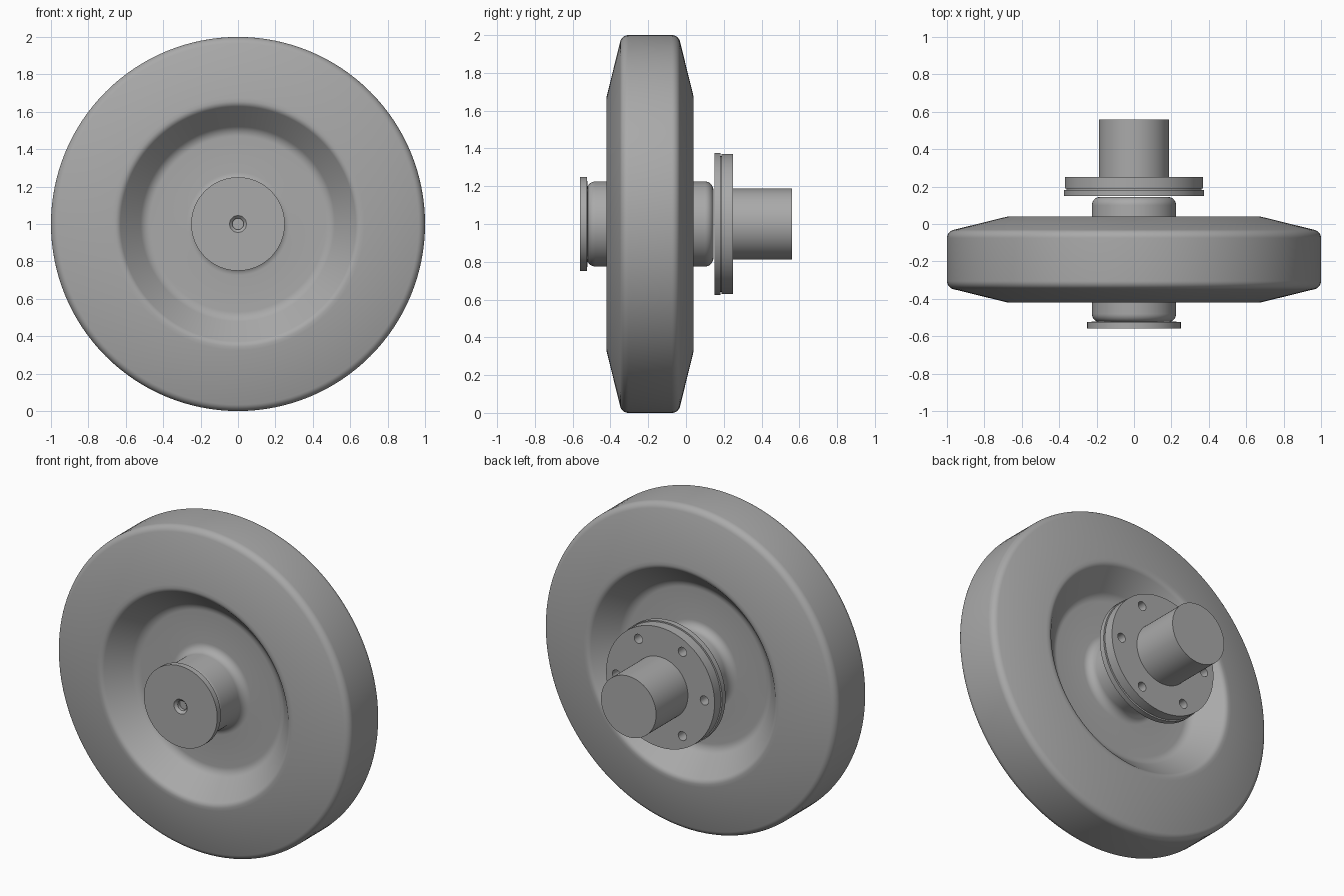
import bpy, bmesh, math
from mathutils import Vector, Matrix

cube = bpy.data.objects.get("Cube")
if cube:
    bpy.data.objects.remove(cube, do_unlink=True)

grey = bpy.data.materials.new("plain grey")
grey.use_nodes = True
colour = (0.4, 0.4, 0.4, 1)
grey.diffuse_color = colour
grey.node_tree.nodes["Principled BSDF"].inputs["Base Color"].default_value = colour

AXLE = 1.0    # height of the axle
MID = -0.19   # centre plane of the wheel
SEG = 128


def rounded(points, steps=8):
    """Round the corners of a (radius, y, fillet) profile."""
    out = []
    for i, (r, y, f) in enumerate(points):
        p = Vector((r, y))
        if not f:
            out.append(p)
            continue
        a = (Vector(points[i - 1][:2]) - p).normalized()
        b = (Vector(points[i + 1][:2]) - p).normalized()
        half = a.angle(b) / 2
        start, end = p + a * f / math.tan(half), p + b * f / math.tan(half)
        centre = p + (a + b).normalized() * f / math.sin(half)
        u, v = start - centre, end - centre
        sweep = math.pi - 2 * half
        for k in range(steps + 1):
            t = k / steps
            out.append(centre + (u * math.sin((1 - t) * sweep)
                                 + v * math.sin(t * sweep)) / math.sin(sweep))
    return out


def finish(name, bm):
    bmesh.ops.remove_doubles(bm, verts=bm.verts, dist=1e-5)
    bmesh.ops.recalc_face_normals(bm, faces=bm.faces)
    mesh = bpy.data.meshes.new(name)
    bm.to_mesh(mesh)
    bm.free()
    mesh.materials.append(grey)
    ob = bpy.data.objects.new(name, mesh)
    bpy.context.collection.objects.link(ob)
    return ob


def activate(ob):
    bpy.ops.object.select_all(action='DESELECT')
    ob.select_set(True)
    bpy.context.view_layer.objects.active = ob


def smooth(ob):
    activate(ob)
    bpy.ops.object.shade_smooth_by_angle(angle=math.radians(25))


def lathe(name, profile, closed=False):
    """Turn a (radius, y) profile around the axle."""
    bm = bmesh.new()
    rings = []
    for s in range(SEG):
        a = math.tau * s / SEG
        rings.append([bm.verts.new((r * math.cos(a), y, AXLE + r * math.sin(a)))
                      for r, y in profile])
    n = len(profile)
    for s in range(SEG):
        p, q = rings[s], rings[(s + 1) % SEG]
        for i in range(n if closed else n - 1):
            j = (i + 1) % n
            bm.faces.new((p[i], p[j], q[j], q[i]))
    return finish(name, bm)


# Wheel and hub: one half of the section, mirrored about the centre plane
half = rounded([(0, 0.335, 0), (0.225, 0.335, 0.045), (0.225, 0.08, 0.05),
                (0.5, 0.08, 0.07), (0.64, 0.23, 0.04), (0.675, 0.23, 0),
                (1, 0.15, 0.045), (1, 0, 0)])
section = [(r, MID - h) for r, h in half]
section += [(r, MID + h) for r, h in reversed(half[:-1])]
smooth(lathe("wheel_and_hub", section))

# Front cap with a countersunk centre hole
smooth(lathe("front_cap", [(0.03, -0.52), (0.03, -0.545), (0.045, -0.56),
                           (0.25, -0.56), (0.25, -0.525), (0.2, -0.52)], True))

# Round flange in two layers with a fine groove between them
flange = lathe("mounting_flange", [(0, 0.15), (0.375, 0.15), (0.375, 0.183),
                                   (0.36, 0.183), (0.36, 0.189), (0.37, 0.189),
                                   (0.37, 0.25), (0, 0.25)])

# Six bolt holes through the flange
bm = bmesh.new()
for i in range(6):
    a = math.tau * i / 6
    place = Matrix.Translation((0.3 * math.cos(a), 0.2, AXLE + 0.3 * math.sin(a)))
    bmesh.ops.create_cone(bm, cap_ends=True, segments=24, radius1=0.028,
                          radius2=0.028, depth=0.3,
                          matrix=place @ Matrix.Rotation(math.pi / 2, 4, 'X'))
cutter = finish("bolt_hole_cutter", bm)
cutter.hide_render = True
cut = flange.modifiers.new("bolt holes", 'BOOLEAN')
cut.operation = 'DIFFERENCE'
cut.solver = 'EXACT'
cut.object = cutter
activate(flange)
bpy.ops.object.modifier_apply(modifier=cut.name)
bpy.data.objects.remove(cutter, do_unlink=True)
smooth(flange)

# Rear shaft
smooth(lathe("rear_shaft", [(0, 0.24), (0.188, 0.24), (0.188, 0.56), (0, 0.56)]))
